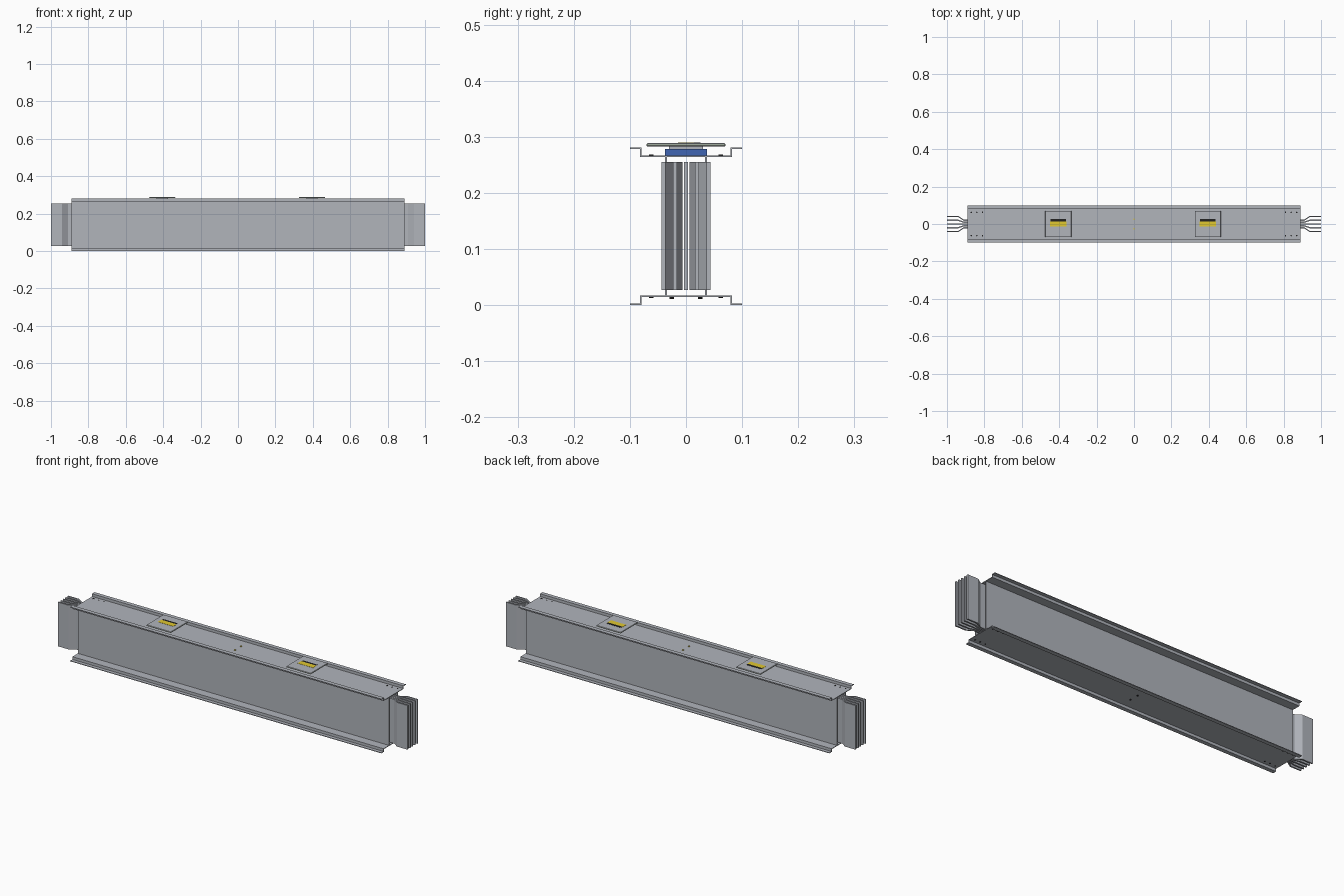
import bpy, bmesh
from mathutils import Matrix

if "Cube" in bpy.data.objects:
    bpy.data.objects.remove(bpy.data.objects["Cube"])


def material(name, rgb):
    m = bpy.data.materials.new(name)
    m.diffuse_color = (*rgb, 1)
    m.use_nodes = True
    m.node_tree.nodes["Principled BSDF"].inputs["Base Color"].default_value = m.diffuse_color
    return m


STEEL = material("steel grey", (0.44, 0.46, 0.50))
BLUE = material("blue", (0.05, 0.13, 0.45))
YELLOW = material("yellow", (0.75, 0.58, 0.03))
BLACK = material("black", (0.015, 0.015, 0.015))
PALE = material("pale green", (0.60, 0.70, 0.58))


def finish(name, bm, *mats):
    bmesh.ops.recalc_face_normals(bm, faces=bm.faces)
    me = bpy.data.meshes.new(name)
    bm.to_mesh(me)
    bm.free()
    for m in mats:
        me.materials.append(m)
    ob = bpy.data.objects.new(name, me)
    bpy.context.collection.objects.link(ob)
    return ob


def box(name, x, y, z, mat):
    """Box from (min, max) pairs."""
    bm = bmesh.new()
    bmesh.ops.create_cube(bm, size=1)
    for v in bm.verts:
        v.co = [lo + (c + 0.5) * (hi - lo) for c, (lo, hi) in zip(v.co, (x, y, z))]
    return finish(name, bm, mat)


def prism(name, outline, vec, mat):
    """Closed outline of 3D points extruded along vec."""
    bm = bmesh.new()
    f = bm.faces.new([bm.verts.new(p) for p in outline])
    ext = bmesh.ops.extrude_face_region(bm, geom=[f])["geom"]
    bmesh.ops.translate(bm, vec=vec, verts=[g for g in ext if isinstance(g, bmesh.types.BMVert)])
    return finish(name, bm, mat)


def disc(name, x, y, z, r, h, mat):
    bm = bmesh.new()
    bmesh.ops.create_cone(bm, cap_ends=True, segments=10, radius1=r, radius2=r,
                          depth=h, matrix=Matrix.Translation((x, y, z)))
    return finish(name, bm, mat)


L = 0.89      # half length of the housing
T = 0.003     # sheet thickness

# Top and bottom flanged channels
half = [(0.0, 0.264), (0.082, 0.264), (0.082, 0.278), (0.10, 0.278),
        (0.10, 0.281), (0.079, 0.281), (0.079, 0.267), (0.0, 0.267)]
profile = half[1:-1] + [(-y, z) for y, z in reversed(half[1:-1])]
prism("top_channel", [(-L, y, z) for y, z in profile], (2 * L, 0, 0), STEEL)
prism("bottom_channel", [(-L, y, 0.281 - z) for y, z in profile], (2 * L, 0, 0), STEEL)

# Side panels
for side, s in (("front", -1), ("back", 1)):
    box(side + "_panel", (-L, L), sorted((s * 0.034, s * 0.037)), (0.016, 0.265), STEEL)

# Five conductor bars, packed inside and fanned out at both ends
for i in range(-2, 3):
    path = [(-1, 0.02), (-0.94, 0.02), (-0.91, 0.01), (0.91, 0.01), (0.94, 0.02), (1, 0.02)]
    h = 0.0036
    outline = [(x, i * k - h, 0.027) for x, k in path]
    outline += [(x, i * k + h, 0.027) for x, k in reversed(path)]
    prism("conductor_bar", outline, (0, 0, 0.228), STEEL)

# Tap-off covers with warning labels
for cx in (-0.405, 0.395):
    box("socket_block", (cx - 0.037, cx + 0.037), (-0.037, 0.037), (0.267, 0.278), BLUE)
    box("cover_neck", (cx - 0.03, cx + 0.03), (-0.03, 0.03), (0.278, 0.284), STEEL)
    bm = bmesh.new()
    bmesh.ops.create_cube(bm, size=1, matrix=Matrix.Translation((cx, 0, 0.2855))
                          @ Matrix.Diagonal((0.14, 0.14, 0.006, 1)))
    bmesh.ops.bevel(bm, geom=bm.edges[:], offset=0.0015, segments=1, affect="EDGES")
    bm.normal_update()
    for f in bm.faces:                      # pale rim, steel faces
        f.material_index = int(abs(f.normal.z) < 0.3)
    finish("cover_plate", bm, STEEL, PALE)
    box("label_yellow", (cx - 0.044, cx + 0.044), (-0.014, 0.014), (0.288, 0.2895), YELLOW)
    box("label_black", (cx - 0.041, cx + 0.041), (0.014, 0.026), (0.288, 0.2895), BLACK)

# Corner rivets and centre screws, top and bottom
for s in (-1, 1):
    for y in (-0.062, 0.062):
        for x in (0.81, 0.84, 0.87):
            disc("corner_rivet", s * x, y, 0.267, 0.004, 0.002, BLACK)
            disc("corner_rivet_low", s * x, y, 0.014, 0.004, 0.002, BLACK)
    disc("centre_screw", 0, s * 0.025, 0.268, 0.004, 0.004, YELLOW)
    disc("centre_screw_low", 0, s * 0.025, 0.0125, 0.004, 0.004, BLACK)
